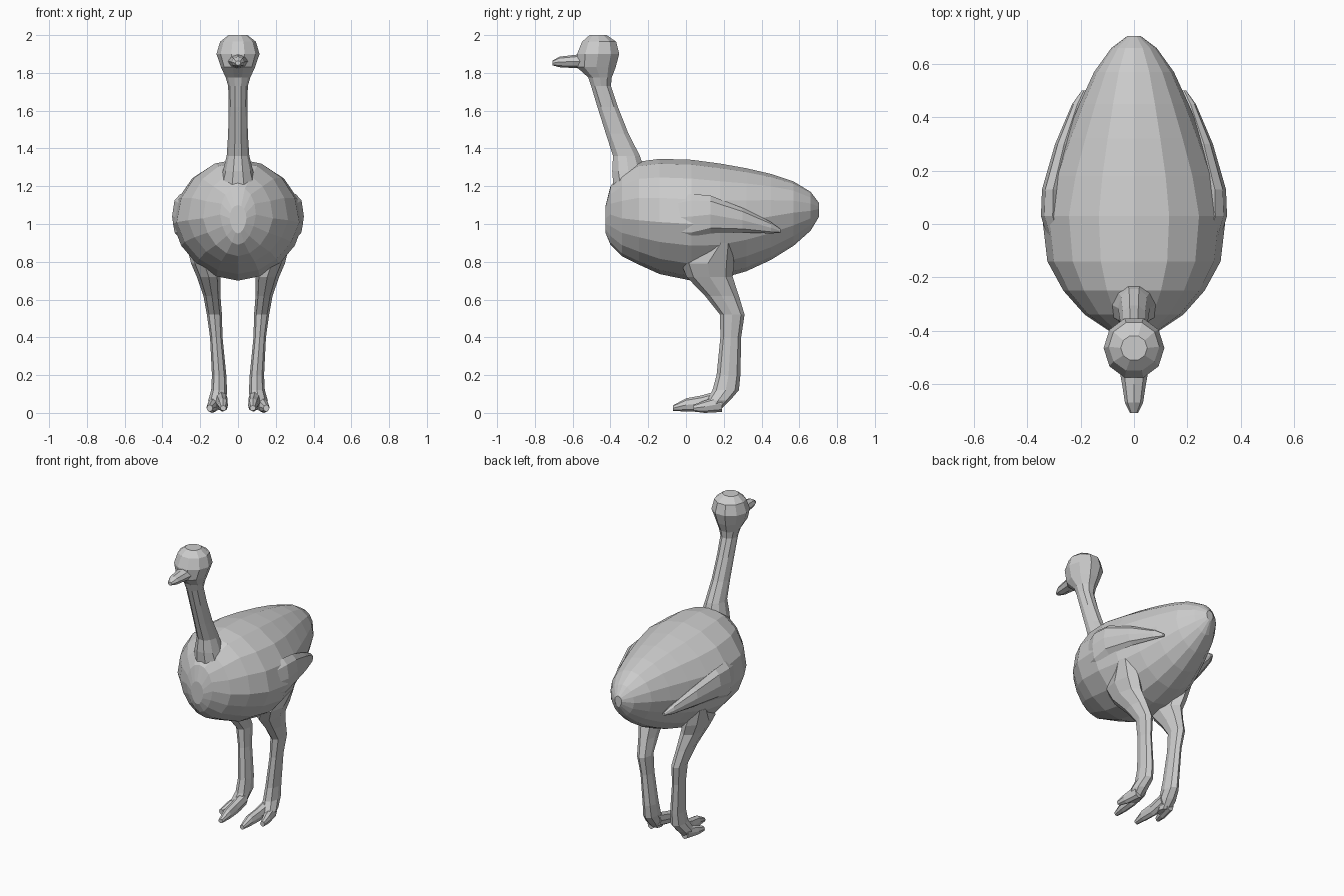
import bpy, bmesh, math

grey = bpy.data.materials.new("light grey")
grey.diffuse_color = (0.6, 0.6, 0.6, 1)


def loft(name, rings, sides, axis, pinch=0.0, mirror=False):
    """Skin rings of (position on axis, centre x, centre b, radius x, b radius up, b radius down)."""
    bm = bmesh.new()
    loops = []
    for p, cx, cb, rx, up, down in rings:
        loop = []
        for i in range(sides):
            a = 2 * math.pi * i / sides
            c, s = math.cos(a), math.sin(a)
            x = cx + rx * c * (1 - pinch * max(0, -s))
            b = cb + s * (up if s > 0 else down)
            loop.append(bm.verts.new((x, p, b) if axis == 'y' else (x, b, p)))
        loops.append(loop)
    for l0, l1 in zip(loops, loops[1:]):
        for i in range(sides):
            j = (i + 1) % sides
            bm.faces.new((l0[i], l0[j], l1[j], l1[i]))
    bm.faces.new(loops[0])
    bm.faces.new(loops[-1])
    bmesh.ops.recalc_face_normals(bm, faces=bm.faces)
    me = bpy.data.meshes.new(name)
    bm.to_mesh(me)
    bm.free()
    me.materials.append(grey)
    ob = bpy.data.objects.new(name, me)
    bpy.context.collection.objects.link(ob)
    if mirror:
        ob.modifiers.new("mirror", 'MIRROR').use_mirror_merge = False
    return ob


def sym(rings):
    return [r + (r[-1],) for r in rings]


# Egg-shaped body: y, middle z, half width, top z, bottom z
body = [(-0.425, 1.03, .045, 1.10, .95), (-0.40, 1.05, .095, 1.20, .89),
        (-0.34, 1.03, .185, 1.27, .83), (-0.25, 1.02, .265, 1.33, .785),
        (-0.14, 1.01, .325, 1.345, .735), (0.03, 1.0, .345, 1.34, .70),
        (0.18, 1.0, .31, 1.32, .71), (0.32, 1.02, .258, 1.295, .75),
        (0.45, 1.04, .205, 1.265, .81), (0.57, 1.06, .15, 1.225, .885),
        (0.66, 1.07, .085, 1.17, .965), (0.705, 1.08, .025, 1.11, 1.04)]
loft("body", [(y, 0, m, w, t - m, m - b) for y, m, w, t, b in body], 16, 'y', pinch=.15)

# Neck flowing into the head
loft("neck_and_head", sym([
    (1.21, 0, -.29, .10, .10), (1.28, 0, -.305, .08, .09), (1.36, 0, -.315, .06, .075),
    (1.48, 0, -.365, .052, .063), (1.62, 0, -.415, .05, .057), (1.73, 0, -.45, .052, .055),
    (1.775, 0, -.455, .065, .065), (1.83, 0, -.475, .09, .108), (1.90, 0, -.465, .114, .117),
    (1.965, 0, -.46, .095, .095), (2.0, 0, -.465, .05, .048)]), 10, 'z')

# Flat beak
loft("beak", sym([(-.53, 0, 1.862, .058, .04), (-.60, 0, 1.86, .045, .034),
                  (-.67, 0, 1.858, .034, .028), (-.708, 0, 1.852, .015, .012)]), 8, 'y')

# Folded wings
loft("wings", sym([(-.10, .27, 1.03, .04, .10), (.03, .305, 1.04, .044, .12),
                   (.13, .303, 1.05, .042, .10), (.30, .262, 1.02, .034, .065),
                   (.45, .212, .98, .02, .03), (.50, .188, .963, .008, .01)]),
     8, 'y', mirror=True)

# Legs from thigh to ankle
loft("legs", sym([
    (.90, .215, .185, .06, .055), (.79, .178, .115, .07, .14), (.72, .155, .125, .063, .122),
    (.62, .138, .19, .045, .09), (.52, .125, .245, .04, .065), (.40, .115, .237, .033, .055),
    (.20, .10, .225, .038, .063), (.12, .10, .21, .042, .07), (.065, .11, .17, .048, .062),
    (.015, .112, .14, .035, .04)]), 8, 'z', mirror=True)

# Two toes per foot: long inner, short outer
loft("inner_toes", sym([(.18, .09, .075, .035, .045), (.08, .085, .05, .03, .042),
                        (0, .08, .042, .028, .035), (-.07, .078, .025, .016, .014)]),
     8, 'y', mirror=True)
loft("outer_toes", sym([(.19, .122, .05, .028, .045), (.10, .138, .033, .028, .033),
                        (.04, .15, .025, .016, .018)]), 8, 'y', mirror=True)
